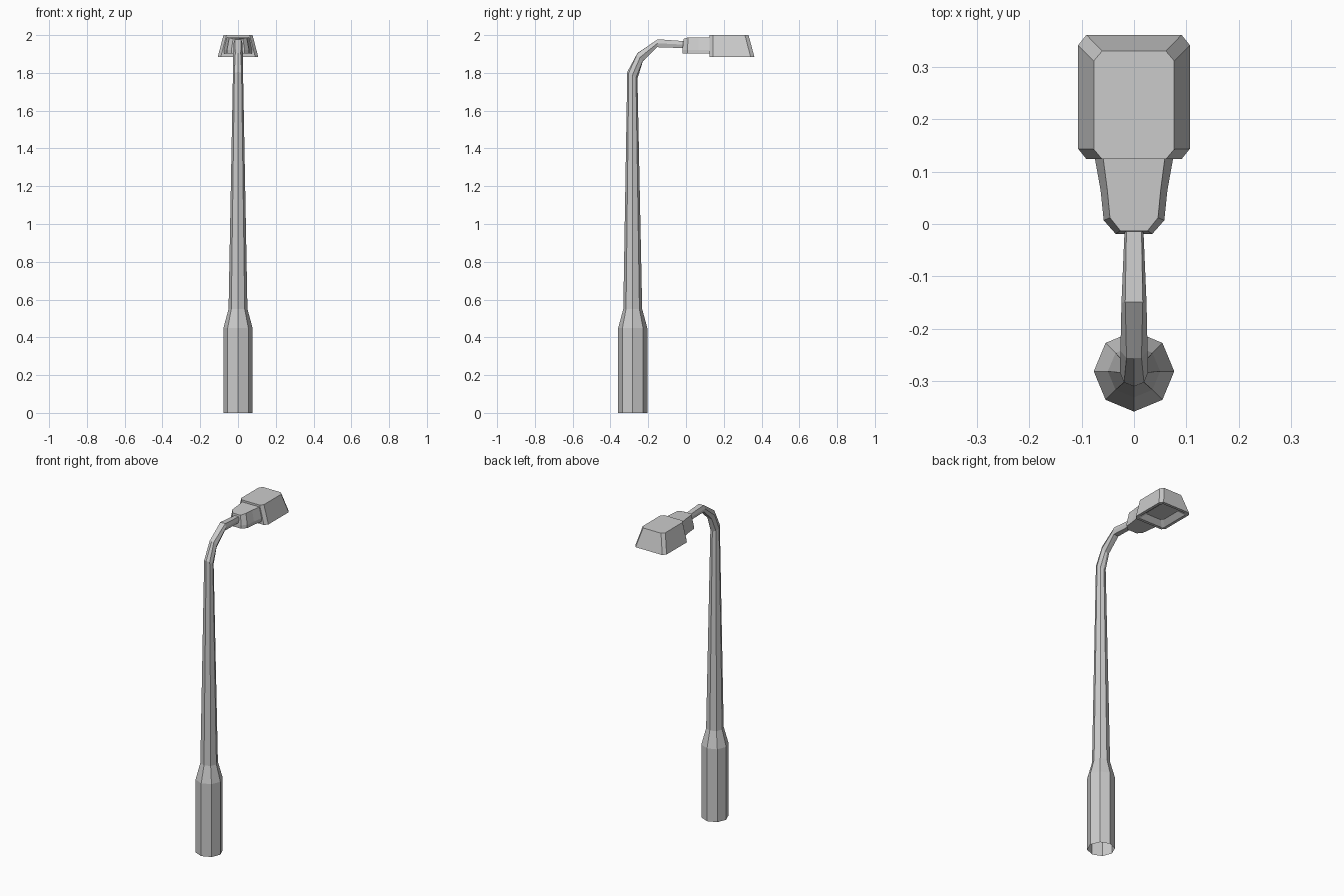
import bpy, bmesh

if "Cube" in bpy.data.objects:
    bpy.data.objects.remove(bpy.data.objects["Cube"])


def loft(name, rings, cap_start=True, cap_end=True):
    """Skin a list of equal-length closed loops into one flat-shaded mesh."""
    bm = bmesh.new()
    loops = [[bm.verts.new(p) for p in ring] for ring in rings]
    n = len(loops[0])
    for a, b in zip(loops, loops[1:]):
        for i in range(n):
            j = (i + 1) % n
            bm.faces.new((a[i], a[j], b[j], b[i]))
    if cap_start:
        bm.faces.new(loops[0][::-1])
    if cap_end:
        bm.faces.new(loops[-1])
    bmesh.ops.recalc_face_normals(bm, faces=bm.faces)
    mesh = bpy.data.meshes.new(name)
    bm.to_mesh(mesh)
    bm.free()
    obj = bpy.data.objects.new(name, mesh)
    bpy.context.collection.objects.link(obj)
    return obj


def tube_ring(outer, inner, w, f=0.707, d=0.707):
    """Eight-point section between an outer and an inner (y, z) point."""
    section = [(0, 1), (f, d), (1, 0), (f, -d), (0, -1), (-f, -d), (-1, 0), (-f, d)]
    cy, cz = (outer[0] + inner[0]) / 2, (outer[1] + inner[1]) / 2
    hy, hz = (outer[0] - inner[0]) / 2, (outer[1] - inner[1]) / 2
    return [(w * l, cy + hy * o, cz + hz * o) for l, o in section]


def mirrored(half, z):
    """Closed outline at height z from its right-hand half (x, y)."""
    return [(x, y, z) for x, y in half] + [(-x, y, z) for x, y in reversed(half)]


# Pole: thick foot, tapered shaft and curved arm
CY = -0.282
rings = [tube_ring((CY - r, z), (CY + r, z), r)
         for z, r in [(0, 0.077), (0.45, 0.077), (0.55, 0.05)]]
rings.append(tube_ring((-0.311, 1.805), (-0.257, 1.77), 0.027))
rings.append(tube_ring((-0.257, 1.905), (-0.229, 1.86), 0.026, 0.55, 0.95))
rings.append(tube_ring((-0.149, 1.978), (-0.153, 1.936), 0.024, 0.7, 1))
rings.append(tube_ring((-0.01, 1.968), (-0.01, 1.931), 0.018, 0.8, 1))
loft("pole", rings, cap_start=False)

# Neck between arm and lamp head
base = [(0.035, -0.019), (0.058, 0.007), (0.064, 0.065), (0.075, 0.126)]
top = [(0.026, -0.013), (0.046, 0.012), (0.051, 0.065), (0.059, 0.126)]
loft("lamp_neck", [mirrored(base, 1.902), mirrored(base, 1.922),
                   [(x, y, 1.98 if y < 0 else 1.988) for x, y, _ in mirrored(top, 0)]])


# Lamp head: chamfered hood with a recessed light panel underneath
def hood(w, y0, y1, cx, cy, z):
    return mirrored([(w - cx, y0), (w, y0 + cy), (w, y1 - cy), (w - cx, y1)], z)


loft("lamp_head", [
    hood(0.077, 0.124, 0.331, 0.016, 0.019, 2.0),
    hood(0.107, 0.124, 0.362, 0.016, 0.02, 1.885),
    hood(0.09, 0.141, 0.345, 0.012, 0.015, 1.885),
    hood(0.06, 0.17, 0.312, 0.008, 0.01, 1.91),
])
